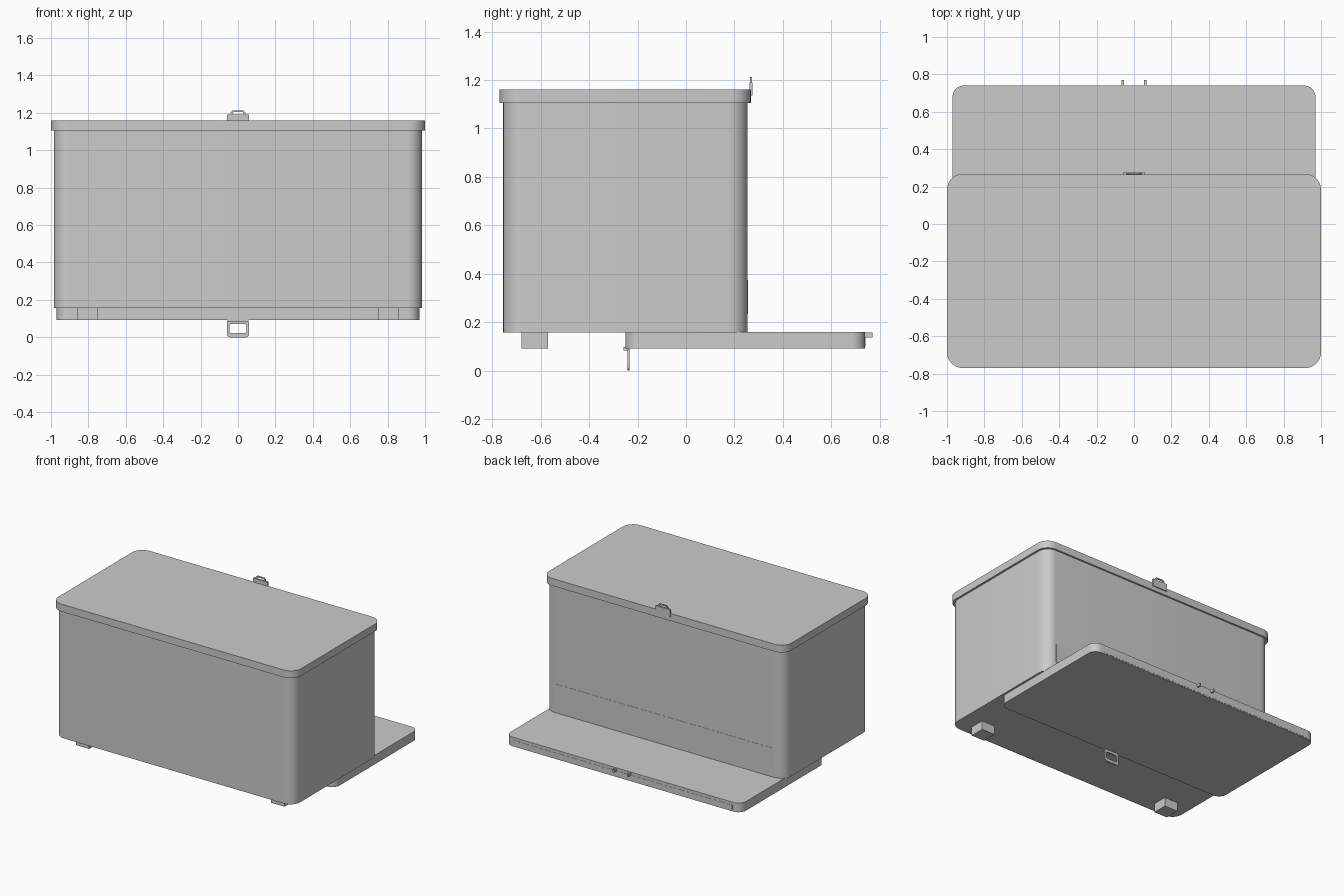
import bpy, bmesh, math
from mathutils import Matrix

if "Cube" in bpy.data.objects:
    bpy.data.objects.remove(bpy.data.objects["Cube"])

grey = bpy.data.materials.new("grey")
grey.diffuse_color = (0.6, 0.6, 0.6, 1)
grey.use_nodes = True
grey.node_tree.nodes["Principled BSDF"].inputs["Base Color"].default_value = grey.diffuse_color


def finish(name, bm):
    bmesh.ops.recalc_face_normals(bm, faces=bm.faces)
    me = bpy.data.meshes.new(name)
    bm.to_mesh(me)
    bm.free()
    me.materials.append(grey)
    ob = bpy.data.objects.new(name, me)
    bpy.context.collection.objects.link(ob)
    bpy.ops.object.select_all(action='DESELECT')
    ob.select_set(True)
    bpy.context.view_layer.objects.active = ob
    bpy.ops.object.shade_smooth_by_angle(angle=math.radians(30))
    return ob


def rounded(x0, x1, y0, y1, r, n=8):
    """Points of a rounded rectangle, anticlockwise."""
    pts = []
    for k, (cx, cy) in enumerate(((x1 - r, y1 - r), (x0 + r, y1 - r),
                                  (x0 + r, y0 + r), (x1 - r, y0 + r))):
        for i in range(n + 1):
            a = math.pi / 2 * (k + i / n)
            pts.append((cx + r * math.cos(a), cy + r * math.sin(a)))
    return pts


def slab(name, x, y0, y1, z0, z1, r):
    """Upright prism with rounded vertical corners."""
    bm = bmesh.new()
    face = bm.faces.new([bm.verts.new((a, b, z0)) for a, b in rounded(-x, x, y0, y1, r)])
    ext = bmesh.ops.extrude_face_region(bm, geom=[face], use_keep_orig=True)
    bmesh.ops.translate(bm, vec=(0, 0, z1 - z0),
                        verts=[v for v in ext['geom'] if isinstance(v, bmesh.types.BMVert)])
    return finish(name, bm)


def block(name, x0, x1, y0, y1, z0, z1):
    bm = bmesh.new()
    m = Matrix.Translation(((x0 + x1) / 2, (y0 + y1) / 2, (z0 + z1) / 2)) \
        @ Matrix.Diagonal((x1 - x0, y1 - y0, z1 - z0, 1))
    bmesh.ops.create_cube(bm, size=1, matrix=m)
    return finish(name, bm)


def frame(name, outer, inner, y0, y1):
    """Flat ring standing in the xz plane."""
    bm = bmesh.new()
    loops = [[bm.verts.new((a, y, b)) for a, b in pts]
             for pts, y in ((outer, y0), (outer, y1), (inner, y1), (inner, y0))]
    n = len(outer)
    for k in range(4):
        p, q = loops[k], loops[(k + 1) % 4]
        for i in range(n):
            j = (i + 1) % n
            bm.faces.new((p[i], p[j], q[j], q[i]))
    return finish(name, bm)


# Box body and overhanging lid
slab("box_body", 0.985, -0.755, 0.255, 0.157, 1.11, 0.08)
slab("lid", 1.0, -0.77, 0.268, 1.105, 1.16, 0.085)

# Lower lid, folded out behind and under the box
slab("lower_lid", 0.97, -0.25, 0.74, 0.092, 0.16, 0.06)

# Thin panels on the back faces
block("back_panel", -0.9, 0.9, 0.25, 0.2565, 0.235, 0.375)
block("lower_lid_panel", -0.9, 0.9, 0.735, 0.7415, 0.1, 0.138)

# Feet and latch lugs
for s, side in ((-1, "left"), (1, "right")):
    a, b = sorted((s * 0.75, s * 0.86))
    block(side + "_foot", a, b, -0.68, -0.57, 0.092, 0.16)
    block(side + "_latch_lug", s * 0.06 - 0.006, s * 0.06 + 0.006, 0.735, 0.77, 0.136, 0.157)

# Upper latch: plate with a small loop
block("upper_latch_plate", -0.06, 0.06, 0.262, 0.275, 1.136, 1.19)
frame("upper_latch_loop",
      [(0.042, 1.185), (0.04, 1.2), (0.03, 1.212), (-0.03, 1.212), (-0.04, 1.2), (-0.042, 1.185)],
      [(0.03, 1.188), (0.03, 1.196), (0.024, 1.203), (-0.024, 1.203), (-0.03, 1.196), (-0.03, 1.188)],
      0.265, 0.273)

# Hanging latch: hinge block with a ring handle
block("ring_hinge", -0.055, 0.055, -0.258, -0.236, 0.083, 0.097)
frame("ring_handle", rounded(-0.06, 0.06, 0.0, 0.09, 0.018, 4),
      rounded(-0.045, 0.045, 0.022, 0.072, 0.01, 4), -0.242, -0.234)
